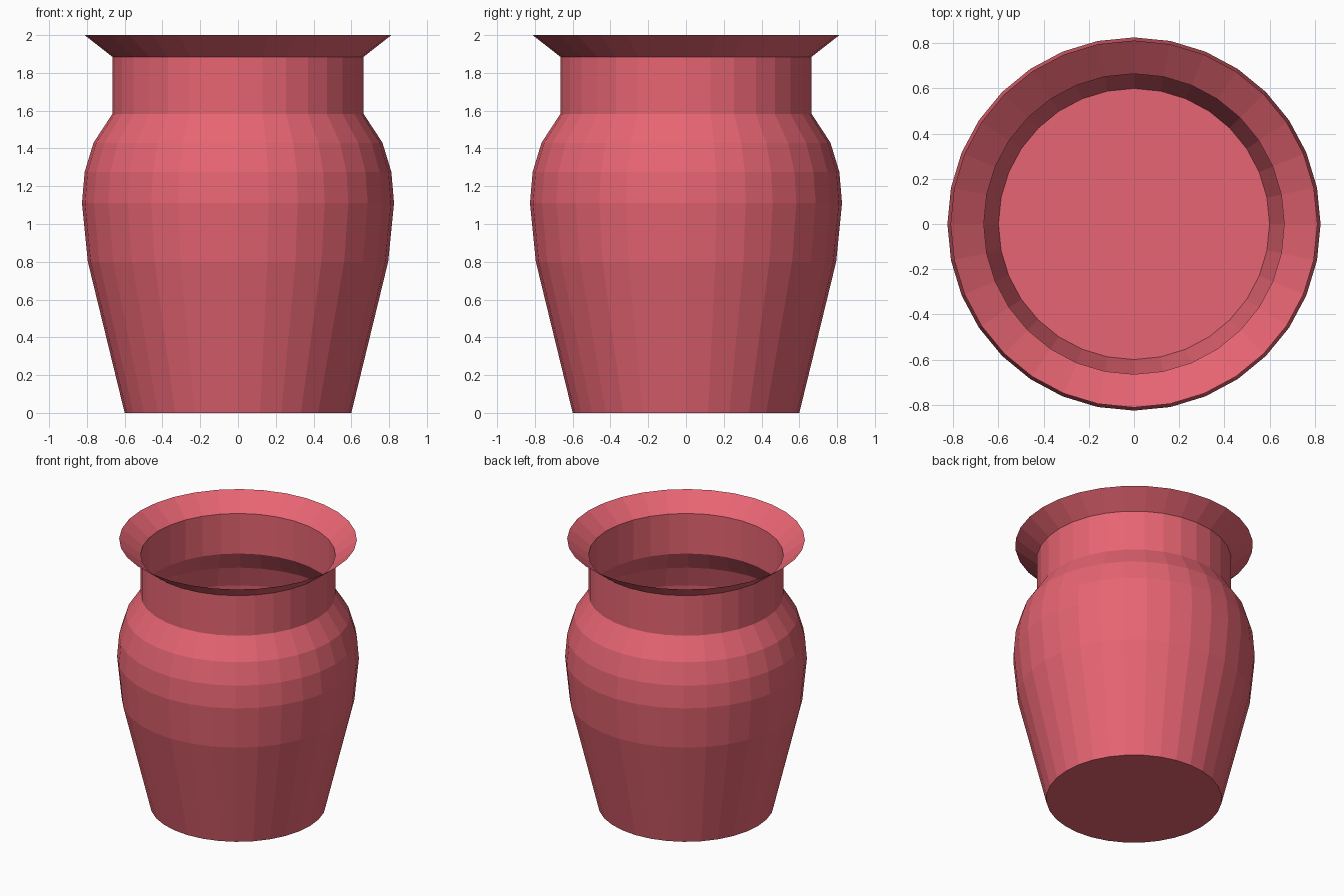
import bpy, bmesh
from math import cos, sin, tau

if "Cube" in bpy.data.objects:
    bpy.data.objects.remove(bpy.data.objects["Cube"])

SIDES = 32

# Profile from base to rim: (radius, height)
PROFILE = [(0.6, 0.0), (0.795, 0.8), (0.826, 1.11), (0.812, 1.275),
           (0.765, 1.43), (0.665, 1.583), (0.665, 1.885), (0.812, 2.0)]

bm = bmesh.new()
rings = [[bm.verts.new((r * cos(tau * i / SIDES), r * sin(tau * i / SIDES), z))
          for i in range(SIDES)] for r, z in PROFILE]

# Thin walls, open at the top
for low, high in zip(rings, rings[1:]):
    for i in range(SIDES):
        j = (i + 1) % SIDES
        bm.faces.new((low[i], low[j], high[j], high[i]))

# Closed base
bm.faces.new(rings[0][::-1])

mesh = bpy.data.meshes.new("vase")
bm.to_mesh(mesh)
bm.free()
vase = bpy.data.objects.new("vase", mesh)
bpy.context.collection.objects.link(vase)

# Red clay colour
clay = bpy.data.materials.new("red_clay")
clay.diffuse_color = (0.8, 0.13, 0.17, 1)
clay.use_nodes = True
clay.node_tree.nodes["Principled BSDF"].inputs["Base Color"].default_value = clay.diffuse_color
mesh.materials.append(clay)
